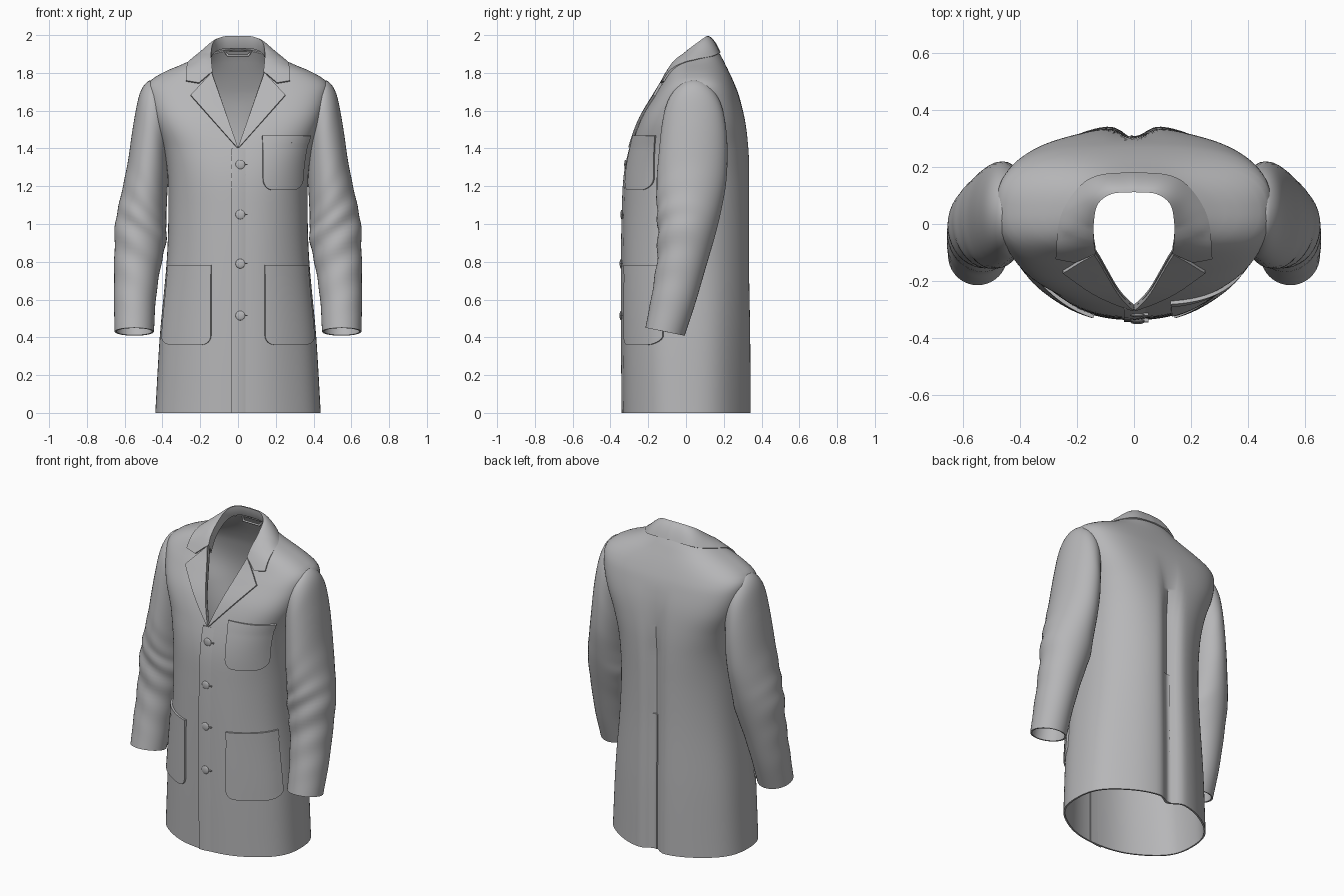
import bpy, math
from mathutils import Vector

if "Cube" in bpy.data.objects:
    bpy.data.objects.remove(bpy.data.objects["Cube"])

cloth = bpy.data.materials.new("grey cloth")
cloth.diffuse_color = (0.47, 0.47, 0.48, 1)
cloth.use_nodes = True
cloth.node_tree.nodes["Principled BSDF"].inputs["Base Color"].default_value = cloth.diffuse_color


def smooth_sample(keys, rows, k):
    """Smooth interpolation through a table of rows."""
    k = min(max(k, keys[0]), keys[-1])
    i = max(j for j in range(len(keys) - 1) if keys[j] <= k)

    def slope(j, c):
        a, b = max(j - 1, 0), min(j + 1, len(keys) - 1)
        return (rows[b][c] - rows[a][c]) / (keys[b] - keys[a])
    h = keys[i + 1] - keys[i]
    s = (k - keys[i]) / h
    return [(2*s**3 - 3*s*s + 1) * rows[i][c] + (s**3 - 2*s*s + s) * h * slope(i, c)
            + (3*s*s - 2*s**3) * rows[i + 1][c] + (s**3 - s*s) * h * slope(i + 1, c)
            for c in range(len(rows[0]))]


def finish(ob, angle=40):
    bpy.ops.object.select_all(action='DESELECT')
    ob.select_set(True)
    bpy.context.view_layer.objects.active = ob
    bpy.ops.object.convert(target='MESH')
    bpy.ops.object.shade_smooth_by_angle(angle=math.radians(angle))
    ob.data.materials.clear()
    ob.data.materials.append(cloth)


def sheet(name, rows, thick, wrap=False, mirror=False):
    """Cloth sheet from a grid of points."""
    n = len(rows[0])
    faces = [(r*n + c, r*n + (c + 1) % n, (r + 1)*n + (c + 1) % n, (r + 1)*n + c)
             for r in range(len(rows) - 1) for c in range(n if wrap else n - 1)]
    me = bpy.data.meshes.new(name)
    me.from_pydata([tuple(p) for row in rows for p in row], [], faces)
    ob = bpy.data.objects.new(name, me)
    bpy.context.collection.objects.link(ob)
    if mirror:
        ob.modifiers.new("mirror", 'MIRROR').merge_threshold = 0.002
    so = ob.modifiers.new("thickness", 'SOLIDIFY')
    so.thickness, so.offset = thick, 0
    finish(ob)
    return ob


# Torso sections: front y, back y, half width, side y, squareness
BZ = [0, .4, .8, 1.05, 1.25, 1.4, 1.55, 1.68, 1.745, 1.80, 1.84, 1.88, 1.93]
BODY = [(-.328, .345, .437, 0, .98), (-.332, .343, .413, 0, .96), (-.332, .337, .375, 0, .93),
        (-.328, .337, .365, 0, .9), (-.318, .336, .368, .01, .82), (-.288, .328, .39, .03, .72),
        (-.235, .308, .44, .045, .64), (-.16, .275, .472, .055, .65), (-.12, .25, .47, .055, .74),
        (-.09, .225, .39, .05, .82), (-.065, .205, .295, .05, .85), (-.04, .185, .215, .05, .85),
        (0, .155, .165, .05, .85)]


def neck_x(z):
    return min(max((z - 1.40) / 0.41, 0), 1) * 0.14


def body(t, z, off=0.0):
    """Point on the torso: t = 0 front centre, pi back centre."""
    yf, yb, a, ys, p = smooth_sample(BZ, BODY, z)
    sg, t = (-1 if t < 0 else 1), abs(t)
    s, c = max(math.sin(t), 0), math.cos(t)
    x0 = neck_x(z) if c > 0 else 0
    d = abs(yf - ys) if c > 0 else yb - ys
    x = x0 + (a - x0) * s**p
    y = ys - math.copysign(d * abs(c)**p, c)
    n = Vector((s**(2 - p) / (a - x0), -math.copysign(abs(c)**(2 - p), c) / d, 0)).normalized()
    low = min(max((1.5 - z) / 1.2, 0), 1)
    off += 0.004 * low * math.sin(7 * t) * s
    if c < 0:  # hollow along the back seam
        y -= 0.05 * min(max((1.65 - z) / 0.4, 0), 1) * math.exp(-(x / 0.05)**2)
    return Vector((sg * (x + n.x * off), y + n.y * off, z))


def t_at(x, z):
    a, p = smooth_sample(BZ, BODY, z)[2::2]
    s = min(max((abs(x) - neck_x(z)) / (a - neck_x(z)), 0), 1)
    return math.copysign(math.asin(s**(1 / p)), x)


def front_y(x, z, off):
    return body(abs(t_at(x, z)), z).y - off


# Coat body, open down the front and at the neck (neck edge lower in front)
def neck_cap(t, z):
    top = 1.87 + .06 * max(abs(t) / math.pi - .5, 0) * 2
    return z if z <= 1.4 else 1.4 + (z - 1.4) * (top - 1.4) / .53


zs = [1.4 * i / 34 for i in range(35)] + [1.4 + .53 * i / 24 for i in range(1, 25)]
ring = [math.pi * i / 60 for i in range(61)]
cols = ring + [-t for t in reversed(ring[:-1])]
cols[-1] = -1e-6
sheet("coat_body", [[body(t, neck_cap(t, z)) for t in cols] for z in zs], 0.01)

# Sleeves: outer x, outer z, inner x, inner z, front y, back y
SLEEVE = [(.43, 1.745, .35, 1.42, -.07, .16), (.472, 1.752, .372, 1.39, -.105, .188),
          (.515, 1.69, .375, 1.32, -.123, .206), (.547, 1.54, .375, 1.24, -.137, .215),
          (.58, 1.32, .38, 1.14, -.15, .208), (.615, 1.15, .385, 1.02, -.15, .182),
          (.645, 1.0, .385, .91, -.145, .15), (.65, .8, .415, .77, -.15, .10),
          (.652, .6, .44, .6, -.178, .045), (.648, .43, .45, .43, -.21, -.012)]


def sleeve_ring(k):
    ox, oz, ix, iz, yf, yb = smooth_sample(list(range(10)), SLEEVE, k)
    mid, half = Vector(((ox + ix) / 2, 0, (oz + iz) / 2)), Vector(((ox - ix) / 2, 0, (oz - iz) / 2))
    out = []
    for j in range(40):
        a = 2 * math.pi * j / 40
        # slanting folds around the elbow
        win = math.exp(-((k - 6.3) / 1.5)**2) * (0.5 - 0.5 * math.sin(a))
        f = 1 + 0.04 * win * math.sin(k * 7 + 2.5 * math.cos(a))
        p = mid + half * math.cos(a) * f
        dy = (yb - yf) / 2 * math.sin(a) * f
        p.y = (yf + yb) / 2 + dy
        p.z -= 0.2 * dy * (k / 9)**2
        out.append(p)
    return out


rings = [sleeve_ring(i / 8) for i in range(73)]
for side, label in ((1, "left"), (-1, "right")):
    sheet(label + "_sleeve", [[Vector((side * p.x, p.y, p.z)) for p in r] for r in rings], 0.01, wrap=True)

# Collar: fold edge and outer edge, from centre back to the tip
FOLD = [(0, .115, 1.992), (.08, .108, 1.988), (.13, .07, 1.962), (.145, 0, 1.91),
        (.144, -.05, 1.86), (.138, -.09, 1.805)]
EDGE = [(0, .178, 1.908), (.12, .168, 1.90), (.188, .13, 1.885), (.245, .05, 1.868),
        (.268, -.03, 1.84), (.275, -.08, 1.757)]
rows = []
for i in range(41):
    k = i / 8
    f, e = (Vector(smooth_sample(list(range(6)), tab, k)) for tab in (FOLD, EDGE))
    w = max(k - 4, 0)
    row = [f + Vector((f.x * .04, .02, -.06)), f + Vector((f.x * .01, .004, -.025))]
    for j in range(9):
        s = j / 8
        q = f.lerp(e, s)
        q.z += 0.016 * (1 - w) * 4 * s * (1 - s) - 0.035 * w * (1 - abs(2 * s - 1))
        if q.y < 0.06 and q.x < smooth_sample(BZ, BODY, q.z)[2]:
            blend = min(max((1.9 - q.z) / 0.06, 0), 1)
            q.y += blend * min(front_y(q.x, q.z, 0.014) - q.y, 0)
        row.append(q)
    rows.append(row)
sheet("collar", rows, 0.01, mirror=True)

# Lapels: a folded triangle lying on each side of the chest
A, B, C = Vector((-.003, 1.395)), Vector((.14, 1.80)), Vector((.25, 1.68))
for side, label in ((1, "left"), (-1, "right")):
    rows = []
    for i in range(25):
        r = 0.03 + 0.97 * i / 24
        row = []
        for j in range(11):
            q = A + (B.lerp(C, j / 10) - A) * r
            row.append(Vector((side * q.x, front_y(max(q.x, 0), q.y, 0.012), q.y)))
        rows.append(row)
    sheet(label + "_lapel", rows, 0.014)


def patch(name, xl, xr, z0, z1, side=1, radius=0.0, off=lambda u: 0.008, thick=0.016, nz=30, back=False):
    """Cloth patch following the torso, with rounded lower corners."""
    rows = []
    for i in range(nz + 1):
        z = z0 + (z1 - z0) * (i / nz)**(1.5 if radius else 1)
        h = max(radius - (z - z0), 0)
        k = (radius - math.sqrt(max(radius**2 - h * h, 0))) / 0.25
        right = xr(z) if callable(xr) else xr
        row = []
        for j in range(17):
            u = j / 16
            x = xl + (right - xl) * (k + (1 - 2 * k) * u)
            t = t_at(x, z)
            if back:
                t = math.copysign(math.pi, x) - t
            p = body(t, z, off(u))
            row.append(Vector((side * p.x, p.y, p.z)))
        rows.append(row)
    return sheet(name, rows, thick)


def width(f):
    return lambda z: f * smooth_sample(BZ, BODY, z)[2]


# Pockets with turned top hems
for side, label in ((1, "left"), (-1, "right")):
    patch(label + "_pocket", .14, width(.945), .36, .78, side, .05)
    patch(label + "_pocket_hem", .138, width(.947), .735, .782, side, off=lambda u: .0095, nz=4)
patch("chest_pocket", .13, width(.905), 1.18, 1.465, 1, .06)
patch("chest_pocket_hem", .128, width(.907), 1.43, 1.468, off=lambda u: .0095, nz=4)

# Overlapping front edge and back vent flap, fading into the cloth
patch("front_placket", -.035, .06, 0, 1.40, off=lambda u: .009 - .013 * u**2, thick=.008)
patch("back_vent_flap", -.012, .05, 0, .85, off=lambda u: .011 - .015 * u**2, thick=.008, back=True)

# Buttons and buttonholes
for n, z in enumerate((1.315, 1.05, .79, .515)):
    y = front_y(0.012, z, 0.012)
    bpy.ops.mesh.primitive_uv_sphere_add(segments=24, ring_count=12, radius=.025, location=(.012, y, z))
    ob = bpy.context.object
    ob.name, ob.scale = f"button_{n + 1}", (1, .3, 1)
    finish(ob)
    bpy.ops.mesh.primitive_cube_add(size=1, location=(.04, y + .005, z))
    ob = bpy.context.object
    ob.name, ob.scale = f"buttonhole_{n + 1}", (.022, .014, .006)
    finish(ob)

# Hanging loop inside the neck
cu = bpy.data.curves.new("hanging_loop", 'CURVE')
cu.dimensions, cu.bevel_depth = '3D', .007
sp = cu.splines.new('POLY')
pts = [(-.07, .148, 1.915), (-.055, .135, 1.893), (.055, .135, 1.893), (.07, .148, 1.915)]
sp.points.add(len(pts) - 1)
for q, p in zip(sp.points, pts):
    q.co = (*p, 1)
sp.use_cyclic_u = True
ob = bpy.data.objects.new("hanging_loop", cu)
bpy.context.collection.objects.link(ob)
finish(ob)
